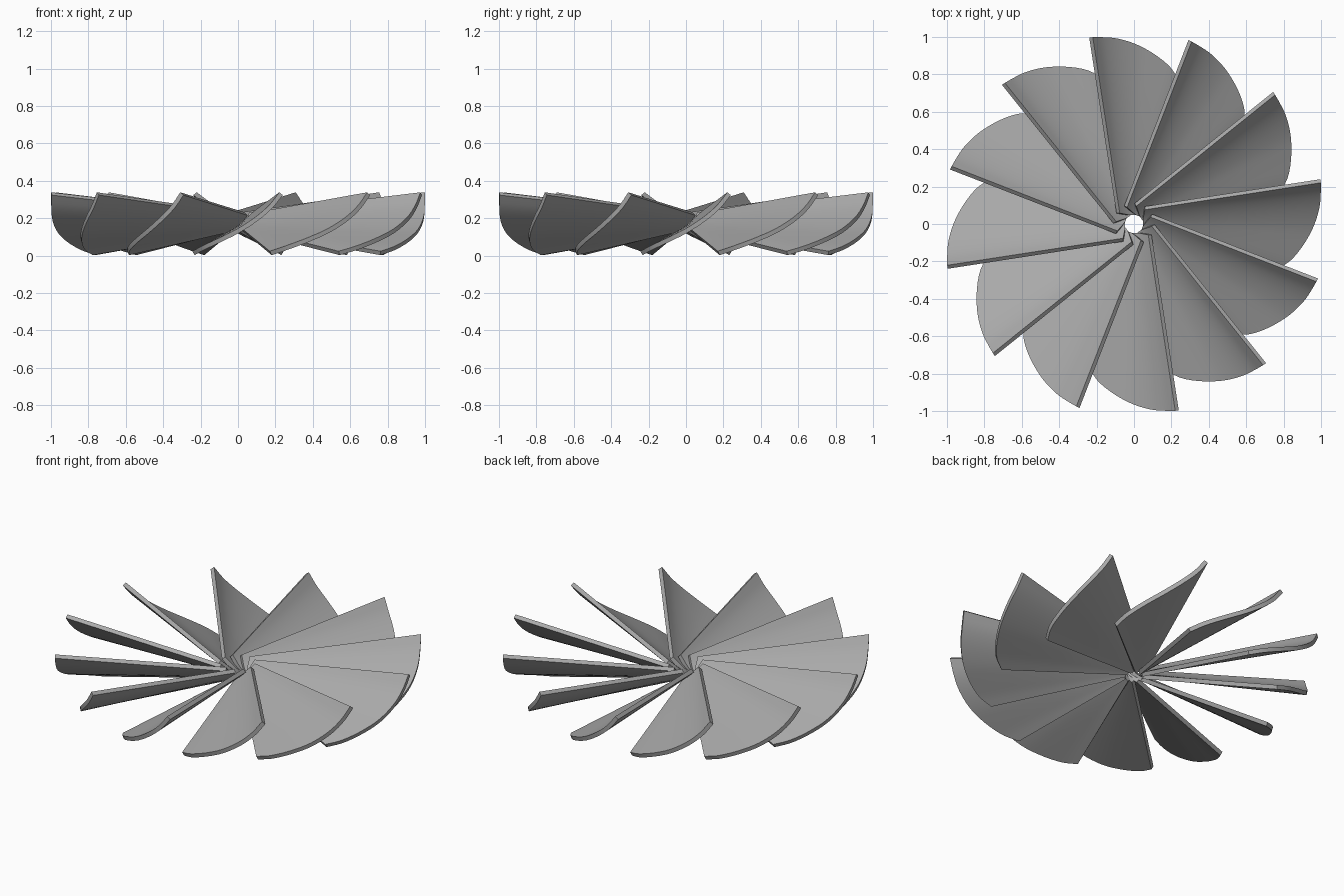
import bpy, bmesh, math
from mathutils import Vector, Matrix

if "Cube" in bpy.data.objects:
    bpy.data.objects.remove(bpy.data.objects["Cube"])

BLADES = 12
COLS = 20      # steps across the blade
ROWS = 4       # steps along the blade

# Outer rounded edge of one blade, from raised leading tip to low trailing corner
TIP = [(0.998, 0.23, 0.331), (0.998, 0.175, 0.262), (0.992, 0.1, 0.197), (0.963, 0.0, 0.132),
       (0.91, -0.1, 0.082), (0.84, -0.187, 0.041), (0.762, -0.238, 0.013)]
# Inner edge of the blade around the open centre
ROOT = [(0.058, 0.085, 0.223), (0.048, 0.03, 0.17), (0.05, -0.005, 0.14)]


def smooth_path(points, count):
    """Catmull-Rom curve sampled evenly in parameter."""
    p = [Vector(q) for q in points]
    p = [2 * p[0] - p[1]] + p + [2 * p[-1] - p[-2]]
    spans = len(points) - 1
    out = []
    for i in range(count + 1):
        t = i / count * spans
        k = min(int(t), spans - 1)
        t -= k
        a, b, c, d = p[k:k + 4]
        out.append(0.5 * (2 * b + (c - a) * t + (2 * a - 5 * b + 4 * c - d) * t ** 2
                          + (3 * b - a - 3 * c + d) * t ** 3))
    return out


# Blade surface ruled between the root and the tip curve
bm = bmesh.new()
outer, inner = smooth_path(TIP, COLS), smooth_path(ROOT, COLS)
grid = [[bm.verts.new(a.lerp(b, r / ROWS)) for r in range(ROWS + 1)]
        for a, b in zip(inner, outer)]
for c in range(COLS):
    for r in range(ROWS):
        bm.faces.new((grid[c][r], grid[c + 1][r], grid[c + 1][r + 1], grid[c][r + 1]))
bmesh.ops.recalc_face_normals(bm, faces=bm.faces)
mesh = bpy.data.meshes.new("fan_blade")
bm.to_mesh(mesh)
bm.free()
mesh.shade_smooth()

# Dark metal
metal = bpy.data.materials.new("dark_metal")
metal.diffuse_color = (0.4, 0.4, 0.4, 1)
metal.use_nodes = True
metal.node_tree.nodes["Principled BSDF"].inputs["Base Color"].default_value = metal.diffuse_color
mesh.materials.append(metal)

# Ring of identical blades
for i in range(BLADES):
    blade = bpy.data.objects.new(f"fan_blade_{i + 1}", mesh)
    bpy.context.collection.objects.link(blade)
    blade.matrix_world = Matrix.Rotation(i * math.tau / BLADES, 4, 'Z')
    plate = blade.modifiers.new("thickness", 'SOLIDIFY')
    plate.thickness = 0.024
    plate.offset = 0
    crisp = blade.modifiers.new("crisp_edges", 'EDGE_SPLIT')
    crisp.split_angle = math.radians(40)
